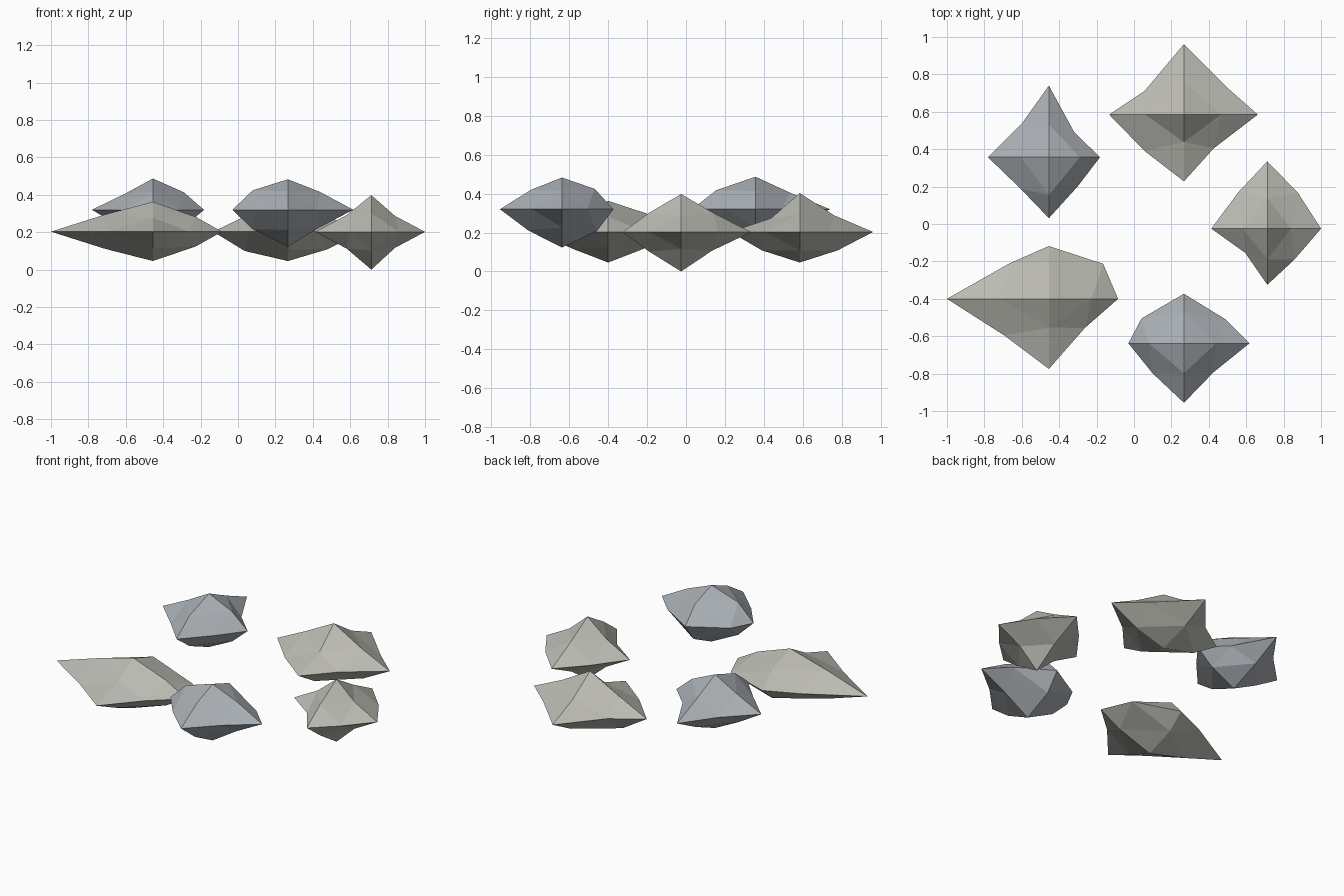
import bpy
import bmesh
from mathutils import Vector

if "Cube" in bpy.data.objects:
    bpy.data.objects.remove(bpy.data.objects["Cube"])


def make_material(name, rgb):
    m = bpy.data.materials.new(name)
    m.diffuse_color = (*rgb, 1)
    m.use_nodes = True
    m.node_tree.nodes["Principled BSDF"].inputs["Base Color"].default_value = m.diffuse_color
    return m


warm = make_material("warm_grey_stone", (0.50, 0.50, 0.455))
cool = make_material("cool_grey_stone", (0.40, 0.43, 0.46))

QUADS = [(1, 1), (-1, 1), (-1, -1), (1, -1)]


def rock(name, centre, xt, yt, zt, plan, front, side, mat):
    """Octahedral rock split once: tips are (minus, plus) reaches per axis,
    plan holds the rim corners, front/side hold bulge factors per quadrant."""
    bm = bmesh.new()
    c = Vector(centre)

    def add(x, y, z):
        return bm.verts.new(c + Vector((x, y, z)))

    hx, hy, hz = [(b - a) / 2 for a, b in (xt, yt, zt)]
    s2 = {-1: 0, 1: 1}
    X = {s: add(xt[s2[s]], 0, 0) for s in s2}
    Y = {s: add(0, yt[s2[s]], 0) for s in s2}
    Z = {s: add(0, 0, zt[s2[s]]) for s in s2}
    XY = {q: add(*p, 0) for q, p in zip(QUADS, plan)}
    XZ = {q: add(q[0] * f * hx, 0, q[1] * f * hz) for q, f in zip(QUADS, front)}
    YZ = {q: add(0, q[0] * f * hy, q[1] * f * hz) for q, f in zip(QUADS, side)}
    for a in s2:
        for b in s2:
            for d in s2:
                xy, xz, yz = XY[a, b], XZ[a, d], YZ[b, d]
                for tri in ((X[a], xy, xz), (Y[b], yz, xy),
                            (Z[d], xz, yz), (xy, yz, xz)):
                    bm.faces.new(tri if a * b * d > 0 else tri[::-1])
    bmesh.ops.recalc_face_normals(bm, faces=bm.faces)
    me = bpy.data.meshes.new(name)
    bm.to_mesh(me)
    bm.free()
    me.materials.append(mat)
    bpy.context.collection.objects.link(bpy.data.objects.new(name, me))


# Lower warm rocks
rock("rock_front_left", (-0.455, -0.40, 0.203),
     (-0.545, 0.37), (-0.375, 0.282), (-0.157, 0.16),
     [(0.29, 0.187), (-0.21, 0.19), (-0.24, -0.195), (0.193, -0.155)],
     (0.50, 0.57, 0.57, 0.50), (0.60, 0.47, 0.55, 0.55), warm)
rock("rock_back", (0.267, 0.585, 0.203),
     (-0.40, 0.395), (-0.357, 0.377), (-0.157, 0.20),
     [(0.225, 0.15), (-0.21, 0.127), (-0.21, -0.195), (0.16, -0.18)],
     (0.50, 0.52, 0.58, 0.53), (0.48, 0.40, 0.53, 0.53), warm)
rock("rock_right", (0.713, -0.025, 0.202),
     (-0.30, 0.287), (-0.30, 0.36), (-0.202, 0.196),
     [(0.165, 0.19), (-0.155, 0.195), (-0.118, -0.13), (0.145, -0.165)],
     (0.43, 0.45, 0.45, 0.43), (0.50, 0.50, 0.50, 0.48), warm)

# Raised cool rocks
rock("rock_back_left", (-0.455, 0.357, 0.32),
     (-0.326, 0.273), (-0.326, 0.383), (-0.175, 0.167),
     [(0.135, 0.135), (-0.145, 0.18), (-0.152, -0.168), (0.155, -0.155)],
     (0.55, 0.50, 0.55, 0.55), (0.50, 0.57, 0.55, 0.55), cool)
rock("rock_front_right", (0.267, -0.638, 0.32),
     (-0.297, 0.35), (-0.318, 0.265), (-0.197, 0.163),
     [(0.22, 0.13), (-0.227, 0.133), (-0.168, -0.16), (0.158, -0.155)],
     (0.53, 0.58, 0.58, 0.52), (0.58, 0.55, 0.60, 0.62), cool)
